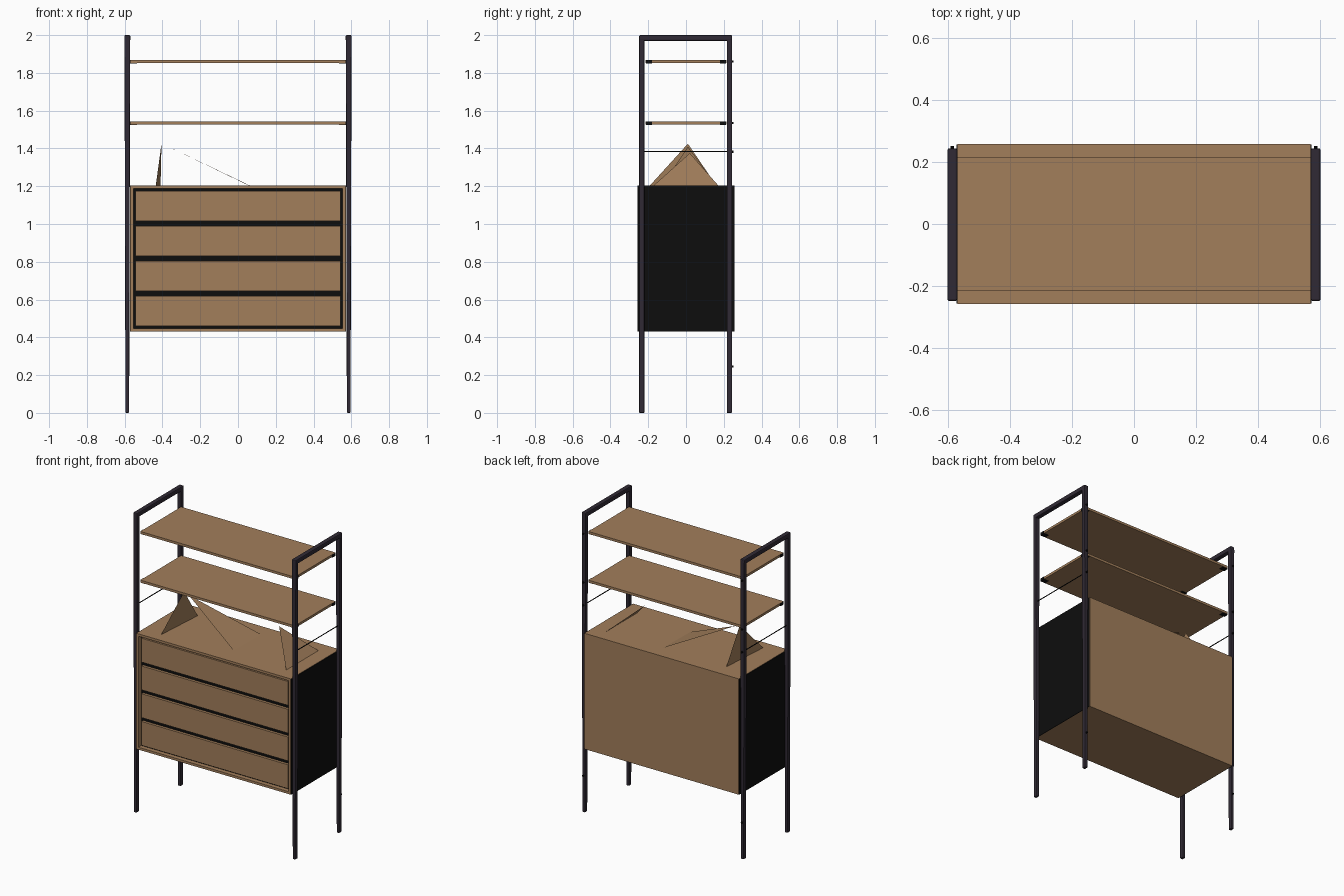
import bpy, bmesh, math
from mathutils import Vector

if "Cube" in bpy.data.objects:
    bpy.data.objects.remove(bpy.data.objects["Cube"])


def material(name, rgb):
    m = bpy.data.materials.new(name)
    m.use_nodes = True
    m.diffuse_color = (*rgb, 1)
    m.node_tree.nodes["Principled BSDF"].inputs["Base Color"].default_value = (*rgb, 1)
    return m


WOOD = material("oak wood", (0.36, 0.21, 0.105))
METAL = material("dark metal", (0.03, 0.023, 0.035))
BLACK = material("black", (0.004, 0.004, 0.004))


def finish(name, bm, mat):
    mesh = bpy.data.meshes.new(name)
    bm.to_mesh(mesh)
    bm.free()
    obj = bpy.data.objects.new(name, mesh)
    bpy.context.collection.objects.link(obj)
    mesh.materials.append(mat)
    return obj


def box(name, lo, hi, mat, bevel=0, foot=1):
    """Box between two corners; foot scales the bottom's width in x."""
    lo, hi = Vector(lo), Vector(hi)
    mid, size = (lo + hi) / 2, hi - lo
    bm = bmesh.new()
    bmesh.ops.create_cube(bm, size=1)
    for v in bm.verts:
        if v.co.z < 0:
            v.co.x *= foot
        v.co = mid + v.co * size
    obj = finish(name, bm, mat)
    if bevel:
        mod = obj.modifiers.new("soft edges", "BEVEL")
        mod.width, mod.segments = bevel, 2
    return obj


def rod(name, start, end, radius, mat):
    start, end = Vector(start), Vector(end)
    bm = bmesh.new()
    bmesh.ops.create_cone(bm, cap_ends=True, segments=10, radius1=radius,
                          radius2=radius, depth=(end - start).length)
    obj = finish(name, bm, mat)
    obj.rotation_euler = (end - start).to_track_quat("Z", "Y").to_euler()
    obj.location = (start + end) / 2
    return obj


W, D = 0.57, 0.258        # half width and half depth of the chest
BOTTOM, TOP = 0.432, 1.205
T = 0.016                 # board thickness
SHELVES = (1.535, 1.86)

# Chest carcass
box("chest_top", (-W, -D, TOP - T), (W, D, TOP), WOOD)
box("chest_bottom", (-W, -D, BOTTOM), (W, D, BOTTOM + T), WOOD)
box("chest_back", (-W, D - T, BOTTOM + T), (W, D, TOP - T), WOOD)
box("drawer_recess", (-W + T, -D + 0.03, BOTTOM + T), (W - T, -D + 0.036, TOP - T), BLACK)

# Four drawer fronts with dark gaps between them
pitch = (TOP - BOTTOM - 2 * T) / 4
for i in range(4):
    z = BOTTOM + T + i * pitch
    box(f"drawer_front_{i + 1}", (-W + T + 0.012, -D + 0.012, z + 0.012),
        (W - T - 0.012, -D + 0.032, z + pitch - 0.014), WOOD)

# Open shelves
for i, z in enumerate(SHELVES):
    box(f"shelf_{i + 1}", (-W, -0.215, z - 0.008), (W, 0.215, z + 0.008), WOOD)

for side, s in (("right", -1), ("left", 1)):
    # Chest sides with their black outer skins
    box(f"chest_side_{side}", (s * (W - T), -D, BOTTOM + T), (s * W, D - T, TOP - T), WOOD)
    box(f"side_skin_{side}", (s * W, -D + 0.002, BOTTOM), (s * (W + 0.003), D - 0.002, TOP - 0.002), BLACK)

    # Upright frame: two posts joined by a bar
    x = s * 0.586
    for end, y in (("front", -0.234), ("back", 0.23)):
        box(f"{end}_post_{side}", (x - 0.015, y - 0.014, 0), (x + 0.015, y + 0.014, 1.985),
            METAL, 0.004, foot=0.65)
        # Shelf brackets
        for i, z in enumerate(SHELVES):
            yb = math.copysign(0.195, y)
            box(f"{end}_bracket_{side}_{i + 1}", (s * 0.535, yb - 0.016, z - 0.011),
                (s * 0.574, yb + 0.016, z + 0.007), BLACK)
    box(f"top_bar_{side}", (x - 0.016, -0.248, 1.97), (x + 0.016, 0.244, 2.0), METAL, 0.006)

    # Tie rod and bolts on the rear post
    rod(f"tie_rod_{side}", (x, -0.23, 1.383), (x, 0.25, 1.383), 0.003, BLACK)
    for i, z in enumerate((0.245, 1.383, *SHELVES)):
        rod(f"bolt_{side}_{i + 1}", (x, 0.24, z), (x, 0.252, z), 0.006, BLACK)

# Thin pointed sheets standing on the chest
sheets = (
    ((-0.435, -0.19, TOP), (-0.41, 0.16, TOP), (-0.405, 0.01, 1.425)),
    ((0.475, -0.17, TOP), (0.475, 0.17, TOP), (0.29, 0.02, 1.375)),
    ((0.055, -0.125, TOP), (0.06, 0.16, TOP), (-0.37, 0.01, 1.41)),
)
for i, corners in enumerate(sheets):
    bm = bmesh.new()
    bm.faces.new([bm.verts.new(c) for c in corners])
    finish(f"pointed_sheet_{i + 1}", bm, WOOD)
